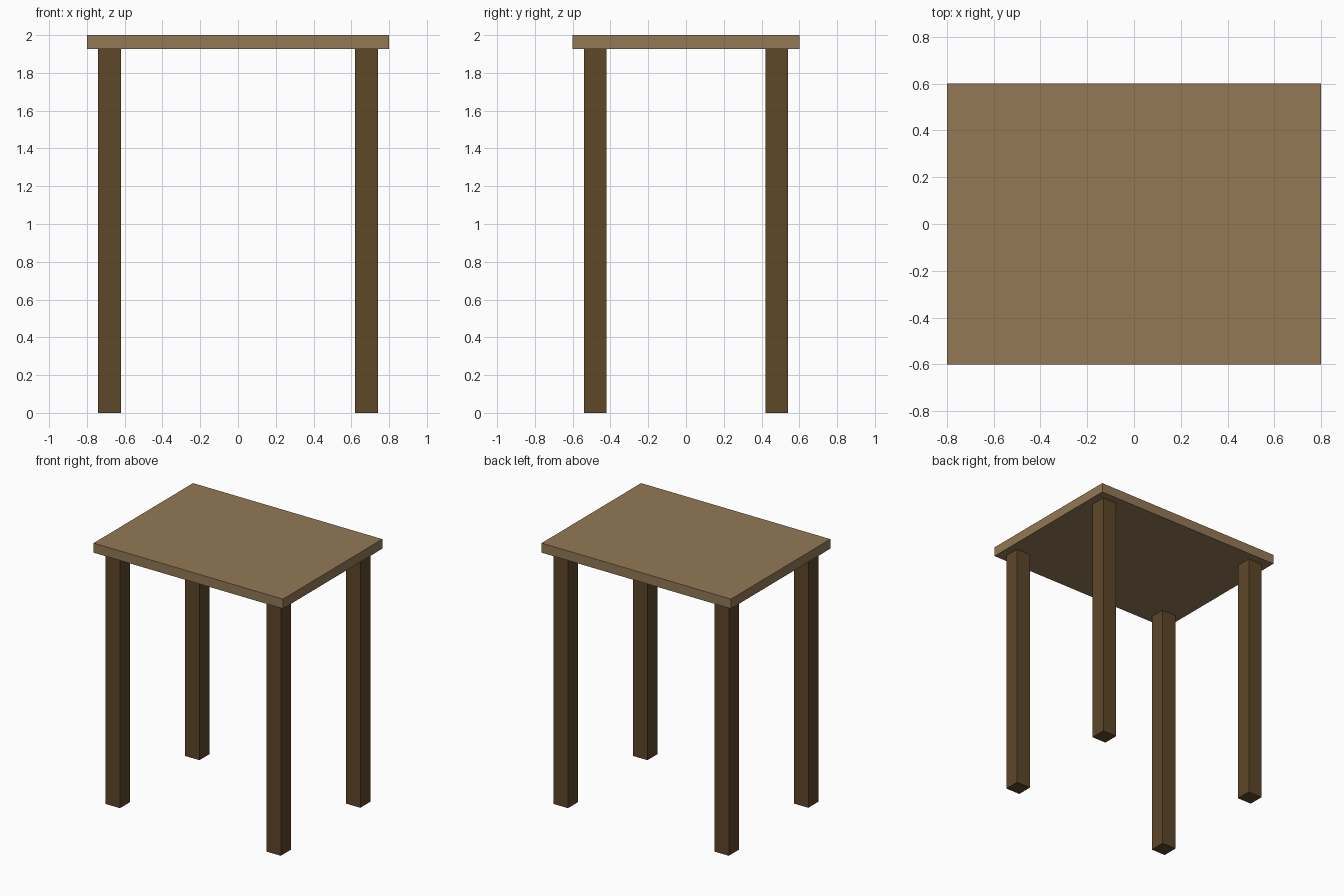
import bpy

if "Cube" in bpy.data.objects:
    bpy.data.objects.remove(bpy.data.objects["Cube"])


def material(name, color):
    mat = bpy.data.materials.new(name)
    mat.diffuse_color = (*color, 1.0)
    mat.use_nodes = True
    mat.node_tree.nodes["Principled BSDF"].inputs["Base Color"].default_value = mat.diffuse_color
    return mat


def box(name, center, size, mat):
    bpy.ops.mesh.primitive_cube_add(size=1, location=center)
    obj = bpy.context.object
    obj.name = name
    obj.scale = size
    bpy.ops.object.transform_apply(location=False, rotation=False, scale=True)
    obj.data.materials.append(mat)
    return obj


light_wood = material("light_wood", (0.29, 0.19, 0.09))
dark_wood = material("dark_wood", (0.11, 0.063, 0.022))

TOP_THICKNESS = 0.073
LEG_HEIGHT = 2.0 - TOP_THICKNESS
LEG_WIDTH = 0.12

# Tabletop slab
box("tabletop", (0, 0, 2.0 - TOP_THICKNESS / 2), (1.6, 1.2, TOP_THICKNESS), light_wood)

# Four square legs, inset from the corners
for x_name, sx in (("left", -1), ("right", 1)):
    for y_name, sy in (("front", -1), ("back", 1)):
        box(f"{y_name}_{x_name}_leg", (sx * 0.68, sy * 0.48, LEG_HEIGHT / 2),
            (LEG_WIDTH, LEG_WIDTH, LEG_HEIGHT), dark_wood)
